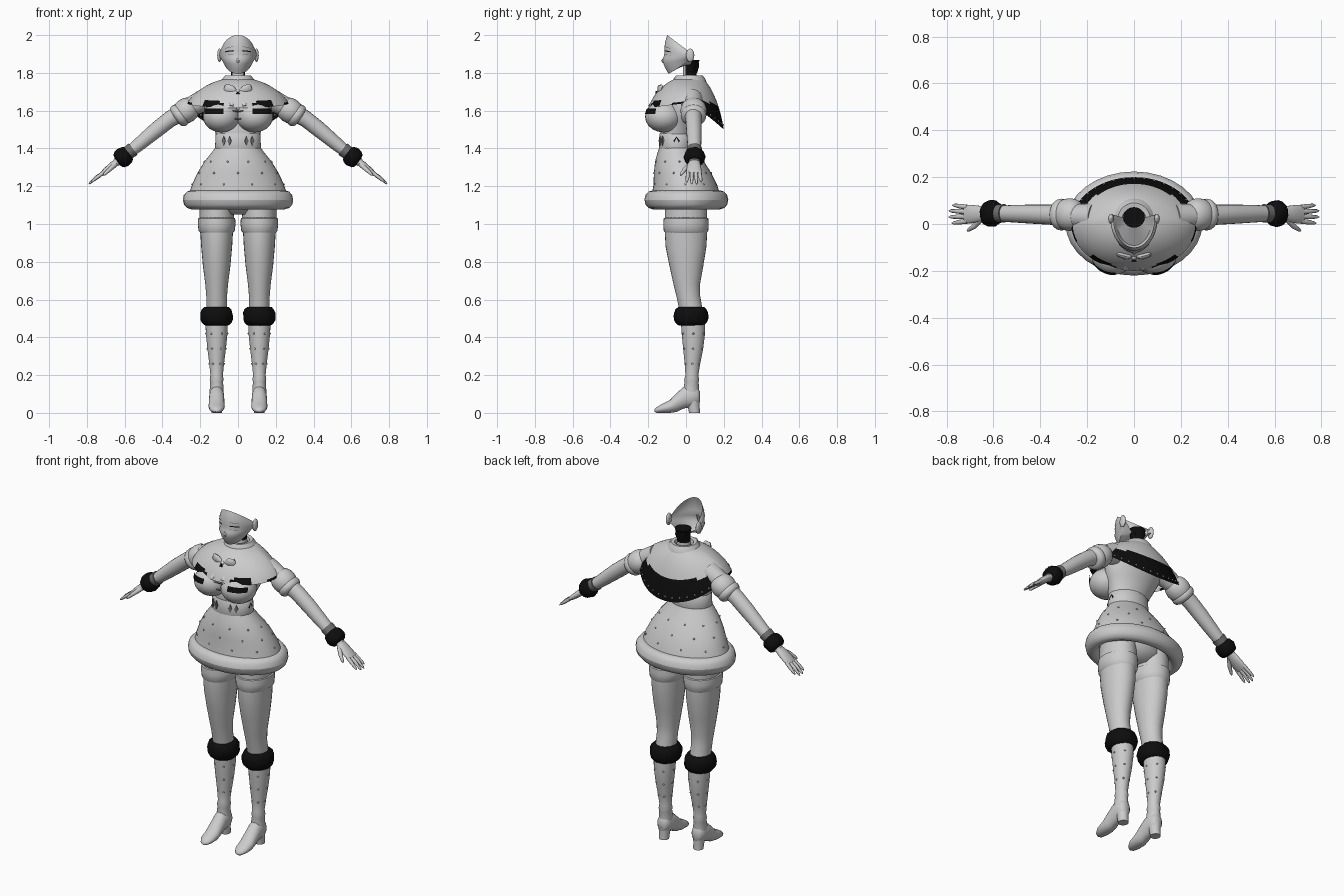
import bpy, bmesh, math, random
from mathutils import Vector as V

if "Cube" in bpy.data.objects:
    bpy.data.objects.remove(bpy.data.objects["Cube"])
random.seed(3)
pi, sin, cos = math.pi, math.sin, math.cos


def material(name, v):
    m = bpy.data.materials.new(name)
    m.diffuse_color = (v, v, v, 1)
    m.use_nodes = True
    m.node_tree.nodes["Principled BSDF"].inputs["Base Color"].default_value = m.diffuse_color
    return m


GREY, BLACK, DARK = material("light_grey", .6), material("black", .004), material("dark_grey", .16)


def grid(name, rows, mats, closed=True, caps=(True, True), rule=None, angle=50):
    """Skin rows of points; rule(face centre) chooses the material index."""
    bm = bmesh.new()
    vs = [[bm.verts.new(p) for p in r] for r in rows]
    n = len(rows[0])
    for a, b in zip(vs, vs[1:]):
        for i in range(n if closed else n - 1):
            k = (i + 1) % n
            bm.faces.new((a[i], a[k], b[k], b[i]))
    for use, r in zip(caps, (vs[0], vs[-1])):
        if use and closed:
            bm.faces.new(r)
    bmesh.ops.recalc_face_normals(bm, faces=bm.faces)
    if rule:
        for f in bm.faces:
            f.material_index = rule(f.calc_center_median())
    me = bpy.data.meshes.new(name)
    bm.to_mesh(me)
    bm.free()
    ob = bpy.data.objects.new(name, me)
    bpy.context.collection.objects.link(ob)
    for m in mats:
        me.materials.append(m)
    bpy.context.view_layer.objects.active = ob
    ob.select_set(True)
    bpy.ops.object.shade_smooth_by_angle(angle=math.radians(angle))
    ob.select_set(False)
    return ob


def ring(c, a, b, n, noise=0):
    c, a, b = V(c), V(a), V(b)
    out = []
    for i in range(n):
        t, k = 2 * pi * i / n, 1 + random.uniform(-noise, noise)
        out.append(c + a * cos(t) * k + b * sin(t) * k)
    return out


def loft(name, rings, mat=GREY, n=28, caps=(True, True), x=0, rule=None, mats=None):
    """Upright loft; rings are (z, y centre, x radius, y radius)."""
    return grid(name, [ring((x, cy, z), (rx, 0, 0), (0, ry, 0), n) for z, cy, rx, ry in rings],
                mats or [mat], caps=caps, rule=rule)


def tube(name, pts, mat=GREY, n=14, noise=0):
    """Tube through (x, y, z, thickness radius, side radius)."""
    rows = []
    for i, p in enumerate(pts):
        d = (V(pts[min(i + 1, len(pts) - 1)][:3]) - V(pts[max(i - 1, 0)][:3])).normalized()
        b = (V((0, 1, 0)) - d * d.y).normalized()
        rows.append(ring(p[:3], d.cross(b) * p[3], b * p[4], n, noise))
    return grid(name, rows, [mat])


def puff(name, c, d, half, r, ry, mat=GREY, n=24, noise=0, power=1.0):
    """Rounded roll around the axis d."""
    c, d = V(c), V(d).normalized()
    pts = []
    for i in range(9):
        t = -pi / 2 + pi * (i + .25) / 8.5
        k = max(cos(t), .05) ** power
        pts.append((*(c + d * half * sin(t)), r * k, ry * k))
    return tube(name, pts, mat, n, noise)


def ball(name, c, r, mat=GREY, n=16):
    rows = []
    for i in range(11):
        t = -pi / 2 + pi * i / 10
        k = max(cos(t), .02)
        rows.append(ring((c[0], c[1], c[2] + r[2] * sin(t)), (r[0] * k, 0, 0), (0, r[1] * k, 0), n))
    return grid(name, rows, [mat])


# Face shell, open at the back and top
PROFILE = [(.075, -.092), (.085, -.112), (.094, -.124), (.099, -.115), (.10, -.115), (.097, -.11), (.087, -.10)]


def face_point(a, v, out=0):
    i = min(int(v * 6), 5)
    f = v * 6 - i
    rx, yf = (PROFILE[i][k] * (1 - f) + PROFILE[i + 1][k] * f for k in (0, 1))
    lo, hi = 1.795 + .07 * (1 - cos(a)), 2.0 - .09 * (1 - cos(a))
    return V(((rx + out) * sin(a), .02 + (yf - .02 - out) * cos(a), lo + (hi - lo) * v))


angles = [math.radians(-98 + 7 * i) for i in range(29)]
under = [V((.034 * sin(a), .02 - .034 * cos(a), 1.842)) for a in angles]
grid("face", [under] + [[face_point(a, j / 12) for a in angles] for j in range(13)], [GREY], closed=False)
tube("nose", [(0, -.105, 1.895, .004, .004), (0, -.122, 1.862, .008, .01), (0, -.118, 1.853, .004, .005)], n=8)
for s in (-1, 1):
    ball("ear", (s * .098, .022, 1.893), (.012, .022, .036))
    for nm, v0, v1, m in (("eyelash", .585, .615, BLACK), ("eyebrow", .70, .715, DARK), ("lower_lid", .49, .50, DARK)):
        arc = [s * math.radians(14 + 4 * i) for i in range(8)]
        grid(nm, [[face_point(a, v, .003) for a in arc] for v in (v0, v1)], [m], closed=False)

# Neck, dark at the back and flaring at the nape
loft("neck", [(1.74, .02, .045, .045), (1.79, .02, .036, .036), (1.84, .022, .036, .038), (1.868, .028, .046, .044)],
     mats=[GREY, BLACK], rule=lambda c: int(c.y > .0 and c.z > 1.77))
loft("nape_tuft", [(1.80, .045, .02, .015), (1.835, .05, .035, .02), (1.855, .055, .03, .016)], BLACK, 10)
loft("collar", [(1.72, .02, .105, .09), (1.745, .02, .098, .09), (1.765, .018, .085, .086),
                (1.785, .018, .07, .072), (1.782, .018, .052, .052), (1.75, .018, .045, .045)], caps=(False, False))

# Torso, bust and belt
loft("torso", [(1.38, -.05, .115, .085), (1.48, -.05, .118, .085), (1.55, -.03, .15, .1), (1.62, -.01, .18, .1),
               (1.68, .01, .17, .09), (1.74, .02, .08, .065)])
for s in (-1, 1):
    ball("bust", (s * .088, -.118, 1.568), (.098, .099, .083), n=24)
loft("belt", [(1.395, -.05, .12, .092), (1.40, -.05, .122, .094), (1.475, -.05, .118, .091), (1.48, -.05, .112, .088)], n=36)


def plate(name, c, u, w, mat=BLACK):
    """Thin diamond facing along u x w."""
    c, u, w = V(c), V(u), V(w)
    k = u.cross(w).normalized() * .004
    return grid(name, [[c + e + o for e in (u, w, -u, -w)] for o in (-k, k)], [mat])


plate("belt_diamond", (.115, -.05, 1.44), (0, .018, 0), (0, 0, .024))
plate("back_diamond", (0, .118, 1.70), (.018, 0, 0), (0, -.012, .03))
for x in (-.075, -.045, .045, .075):
    y = -.05 - .094 * math.sqrt(1 - (x / .12) ** 2)
    plate("belt_ornament", (x, y, 1.44), (.01, .004 * (1 if x > 0 else -1), 0), (0, 0, .025), DARK)


# Capelet with a dark border that widens over the back
def cape_point(a, t):
    c, s = cos(a), sin(a)                    # c = 1 at the back, -1 at the front
    h, v = .5 * (t + sin(t * pi / 2)), .5 * (t + 1 - cos(t * pi / 2))
    back = max(c, 0)
    by = .19 * c if c > 0 else .2 * c
    bz = 1.64 - .14 * back ** 1.3 - .025 * max(-c, 0)
    x0, y0 = .085 * s, .015 + .08 * c
    return V((x0 + (.268 * s - x0) * h, y0 + (by + .01 * back - y0) * h, 1.765 + (bz - 1.765) * v))


N, M = 64, 16
cape = grid("capelet", [[cape_point(2 * pi * i / N, j / M) for i in range(N)] for j in range(M + 1)],
            [GREY, BLACK], caps=(False, False))
for p in cape.data.polygons:
    j, a = p.index // N, 2 * pi * (p.index % N + .5) / N
    c, x = cos(a), abs(p.center.x)
    width = 2 + 5 * c ** .6 if c > 0 else (3 if .085 < x < .18 and c < -.5 else 1 if c > -.4 else 0)
    p.material_index = int(j >= M - width)
for i in range(-6, 7):
    p = cape_point(i * .17, .93)
    ball("border_stud", p, (.005, .005, .005), n=8)
grid("bust_band", [[V((s * .088 + .1 * sin(a), -.118 - .101 * cos(a) * k, z)) for a in [s * (-.1 + .12 * i) for i in range(11)]]
                   for s in (1,) for z, k in ((1.583, .99), (1.612, .88))], [BLACK], closed=False)
grid("bust_band", [[V((-.088 - .1 * sin(a), -.118 - .101 * cos(a) * k, z)) for a in [-.1 + .12 * i for i in range(11)]]
                   for z, k in ((1.583, .99), (1.612, .88))], [BLACK], closed=False)

# Bow at the throat and lacing below it
for s in (-1, 1):
    tube("bow_loop", [(s * .008, -.135, 1.70, .008, .008), (s * .035, -.14, 1.715, .022, .012),
                      (s * .065, -.13, 1.715, .024, .01), (s * .07, -.125, 1.715, .012, .006)])
    tube("bow_tail", [(s * .006, -.14, 1.695, .006, .006), (s * .025, -.172, 1.655, .012, .006),
                      (s * .035, -.195, 1.625, .012, .005)], n=8)
ball("bow_knot", (0, -.142, 1.70), (.013, .012, .014))
plate("bow_gem", (0, -.157, 1.69), (.01, 0, 0), (0, 0, .014))
for z in (1.56, 1.60):
    tube("lace", [(-.03, -.185, z, .003, .003), (0, -.175, z - .006, .003, .003), (.03, -.185, z, .003, .003)], DARK, 6)

# Skirt with a padded hem
SKIRT = [(1.41, -.05, .116, .09), (1.38, -.046, .138, .104), (1.33, -.034, .178, .13), (1.27, -.018, .215, .152),
         (1.21, -.004, .243, .168), (1.15, 0, .262, .182)]
loft("skirt", SKIRT, n=40, caps=(False, False))
hem = [(.25 + .042 * cos(t), .18 + .042 * sin(t + pi / 2), 1.128 + .05 * sin(t))
       for t in [2 * pi * i / 12 for i in range(13)]]
grid("skirt_hem", [ring((0, .002, z), (rx, 0, 0), (0, ry, 0), 32, .006 if 0 < i < 12 else 0)
                   for i, (rx, ry, z) in enumerate(hem)], [GREY], caps=(False, False))
for k, (z, cy, rx, ry) in enumerate(SKIRT[2:5]):
    for i in range(10):
        a = 2 * pi * (i + k / 2) / 10
        ball("skirt_stud", (rx * cos(a), cy + ry * sin(a), z), (.005, .005, .005), n=8)
loft("hips", [(1.05, 0, .07, .07), (1.10, 0, .17, .115), (1.2, -.01, .18, .12), (1.32, -.03, .13, .1)])

for s in (-1, 1):
    X = s * .113
    # Arm, puffed sleeve and fur cuff
    tube("arm", [(s * .17, .03, 1.66, .06, .06), (s * .25, .035, 1.62, .052, .05), (s * .36, .04, 1.555, .043, .043),
                 (s * .43, .042, 1.50, .042, .041), (s * .52, .044, 1.425, .036, .037), (s * .60, .045, 1.36, .028, .032),
                 (s * .645, .045, 1.325, .022, .028)], n=20)
    d = (s * .8, 0, -.6)
    puff("sleeve_puff", (s * .275, .04, 1.60), d, .062, .066, .07, power=.6)
    puff("sleeve_frill", (s * .31, .04, 1.575), d, .03, .064, .068, power=.4)
    tube("wrist_band", [(s * .555, .045, 1.397, .038, .04), (s * .59, .045, 1.37, .036, .038)], DARK, 18)
    puff("fur_cuff", (s * .608, .045, 1.354), d, .04, .052, .056, BLACK, 28, .05, .4)
    # Hand
    tube("palm", [(s * .635, .045, 1.333, .018, .026), (s * .665, .043, 1.31, .019, .036),
                  (s * .70, .042, 1.282, .016, .041), (s * .722, .042, 1.265, .011, .038)], n=14)
    for y0, y1, x, z in ((.072, .08, .775, 1.222), (.052, .056, .79, 1.211), (.032, .03, .79, 1.211), (.012, .004, .778, 1.22)):
        tube("finger", [(s * .712, y0, 1.273, .01, .011), (s * (.712 + x) / 2, (y0 + y1) / 2, 1.247, .009, .01),
                        (s * (x - .008), y1, z + .007, .006, .007), (s * x, y1, z, .002, .002)], n=8)
    tube("thumb", [(s * .65, .025, 1.315, .014, .014), (s * .68, -.008, 1.288, .011, .012),
                   (s * .705, -.025, 1.265, .008, .008), (s * .712, -.029, 1.257, .003, .003)], n=8)
    # Leg, ruffle and fur boot cuff
    loft("leg", [(1.18, 0, .09, .11), (1.02, 0, .092, .112), (.95, 0, .086, .112), (.88, 0, .082, .108), (.78, .002, .073, .09),
                 (.68, .004, .06, .07), (.62, .012, .055, .063), (.55, .025, .055, .062), (.50, .035, .055, .062)], x=X)
    loft("thigh_ruffle", [(1.035, 0, .088, .108), (1.03, 0, .098, .118), (1.0, 0, .1, .12), (.965, 0, .096, .118),
                          (.95, 0, .084, .108)], n=32, x=X)
    puff("fur_boot_cuff", (X, .027, .512), (0, 0, 1), .053, .086, .091, BLACK, 36, .035, .35)
    # Boot
    shaft = [(.50, .036, .06, .064), (.42, .039, .057, .062), (.34, .038, .049, .053), (.26, .034, .039, .041),
             (.20, .031, .033, .034), (.175, .03, .037, .04), (.165, .03, .034, .037), (.12, .027, .037, .042), (.08, .025, .036, .042)]
    loft("boot_shaft", shaft, x=X)
    slices = [(.073, .085, .02, .03), (.06, .088, .034, .048), (.03, .09, .039, .06), (-.01, .082, .04, .058),
              (-.05, .055, .041, .05), (-.085, .034, .043, .034), (-.13, .023, .038, .023), (-.155, .015, .024, .015), (-.166, .012, .008, .007)]
    grid("boot_foot", [ring((X, y, z), (rx, 0, 0), (0, 0, rz), 20) for y, z, rx, rz in slices], [GREY])
    loft("boot_heel", [(0, .045, .028, .029), (.04, .04, .03, .032), (.075, .038, .034, .036)], n=16, x=X)
    for z, cy, rx, ry in shaft[1:4]:
        for i in range(6):
            a = 2 * pi * i / 6
            ball("boot_stud", (X + rx * cos(a), cy + ry * sin(a), z), (.005, .005, .005), n=8)
